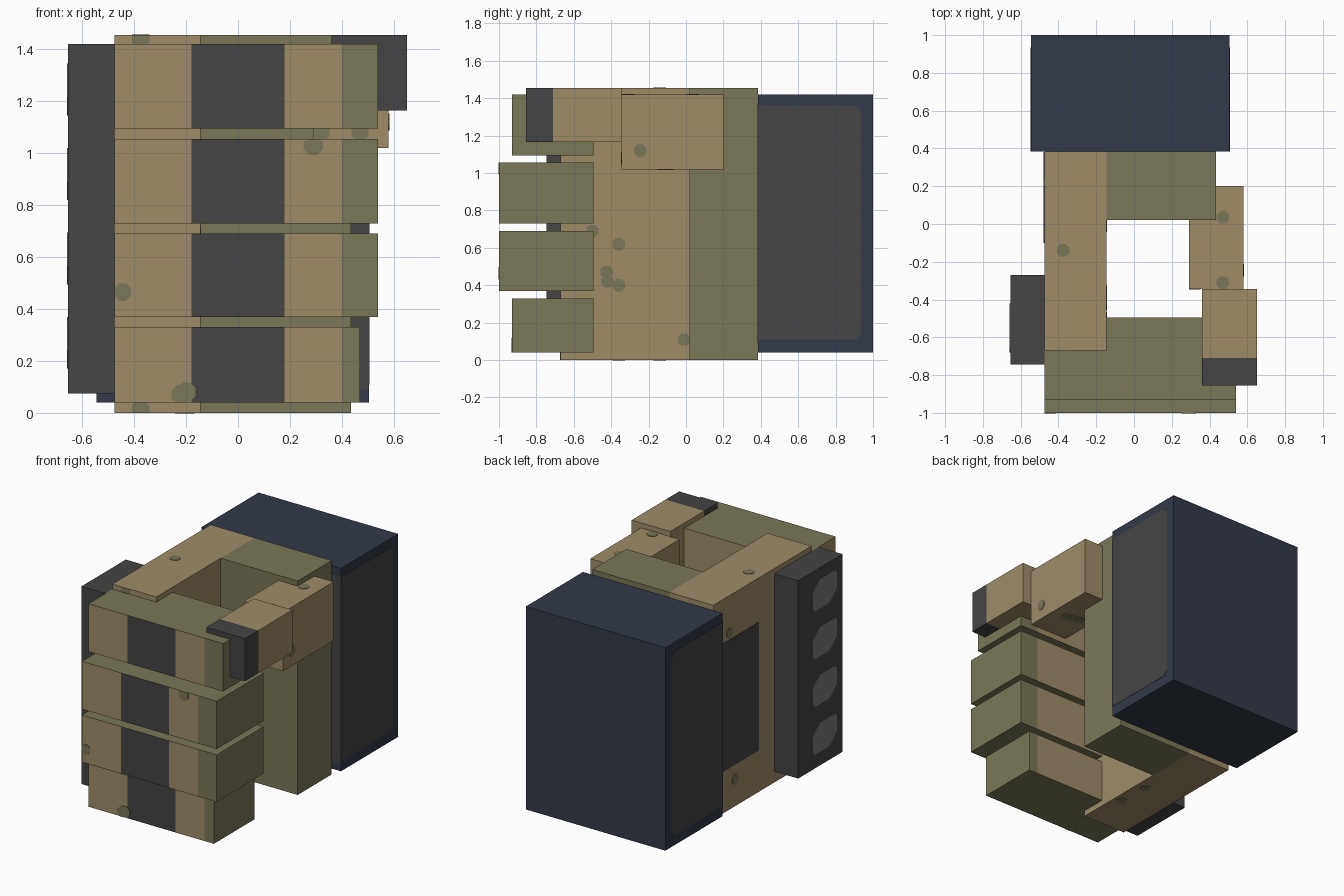
import bpy, bmesh, math
from mathutils import Vector

cube = bpy.data.objects.get("Cube")
if cube:
    bpy.data.objects.remove(cube, do_unlink=True)


def material(name, rgb):
    m = bpy.data.materials.new(name)
    m.use_nodes = True
    m.diffuse_color = (*rgb, 1)
    m.node_tree.nodes["Principled BSDF"].inputs["Base Color"].default_value = (*rgb, 1)
    return m


TAN = material("tan", (0.342, 0.262, 0.141))
OLIVE = material("olive", (0.195, 0.184, 0.098))
DARK = material("dark_grey", (0.058, 0.058, 0.058))
NAVY = material("navy", (0.032, 0.042, 0.065))
GREY = material("mid_grey", (0.19, 0.19, 0.185))


def finish(name, bm, mats):
    bmesh.ops.recalc_face_normals(bm, faces=bm.faces[:])
    mesh = bpy.data.meshes.new(name)
    bm.to_mesh(mesh)
    bm.free()
    for m in mats:
        mesh.materials.append(m)
    bpy.context.collection.objects.link(bpy.data.objects.new(name, mesh))


def box(name, lo, hi, mats, axis=0, cuts=(), rule=None):
    """Box between two corners, sliced along an axis and coloured by a rule."""
    bm = bmesh.new()
    bmesh.ops.create_cube(bm, size=1)
    lo, hi = Vector(lo), Vector(hi)
    for v in bm.verts:
        v.co = Vector((lo[i] + (v.co[i] + 0.5) * (hi[i] - lo[i]) for i in range(3)))
    normal = Vector((0, 0, 0))
    normal[axis] = 1
    for c in cuts:
        bmesh.ops.bisect_plane(bm, geom=bm.verts[:] + bm.edges[:] + bm.faces[:],
                               plane_co=normal * c, plane_no=normal)
    bm.normal_update()
    if rule:
        for f in bm.faces:
            f.material_index = rule(f.calc_center_median(), f.normal)
    finish(name, bm, mats)
    return lo, hi


def plate(name, axis, at, outline, mat, thick=0.004):
    """Thin flat plate centred on the plane axis = at."""
    bm = bmesh.new()
    others = [i for i in range(3) if i != axis]
    verts = []
    for p in outline:
        co = [at - thick] * 3
        co[others[0]], co[others[1]] = p
        verts.append(bm.verts.new(co))
    face = bm.faces.new(verts)
    ext = bmesh.ops.extrude_face_region(bm, geom=[face])
    shift = Vector((0, 0, 0))
    shift[axis] = 2 * thick
    for v in ext["geom"]:
        if isinstance(v, bmesh.types.BMVert):
            v.co += shift
    finish(name, bm, [mat])


def spots(name, bounds, axis, side, centres, r=0.036):
    """Camouflage spots on one side of a box, clipped to its edges."""
    lo, hi = bounds
    a, b = [i for i in range(3) if i != axis]
    for n, (u, w) in enumerate(centres):
        ring = []
        for k in range(8):
            t = math.pi * (k + 0.5) / 4
            p = (min(max(u + r * math.cos(t), lo[a]), hi[a]),
                 min(max(w + r * math.sin(t), lo[b]), hi[b]))
            if p not in ring:
                ring.append(p)
        plate(f"{name}_{n + 1}", axis, (hi if side > 0 else lo)[axis], ring, OLIVE, 0.003)


# Cuff with dark side and front panels
box("cuff", (-0.545, 0.385, 0.04), (0.505, 1, 1.42), [NAVY])
side = [(0.385, 0.11), (0.91, 0.11), (0.935, 0.14), (0.935, 1.33), (0.91, 1.36), (0.385, 1.36)]
plate("cuff_panel_left", 0, 0.505, side, DARK, 0.002)
plate("cuff_panel_right", 0, -0.545, side, DARK, 0.002)
plate("cuff_panel_front", 1, 0.385,
      [(-0.545, 0.09), (0.505, 0.09), (0.505, 1.37), (-0.545, 1.37)], DARK, 0.002)

# Hand: back and palm heel
back = box("hand_back", (-0.475, -0.67, 0), (-0.145, 0.385, 1.455), [TAN])
box("palm_heel", (-0.145, 0.02, 0), (0.435, 0.385, 1.455), [OLIVE])
plate("hand_back_patch", 0, -0.475,
      [(-0.1, 0.285), (0.38, 0.285), (0.38, 1.155), (-0.1, 1.155)], DARK)
spots("inner_spot", back, 0, 1, [(-0.5, 0.69), (-0.36, 0.62), (-0.425, 0.47), (-0.42, 0.42),
                                 (-0.36, 0.4), (-0.01, 0.11)])
spots("outer_spot", back, 0, -1, [(0.21, 1.2), (0.15, 0.185)])
spots("top_spot", back, 2, 1, [(-0.375, -0.14)])
spots("under_spot", back, 2, -1, [(-0.2, -0.36), (-0.21, -0.14)])
spots("edge_spot", back, 1, -1, [(-0.375, 1.44), (-0.375, 0.015)])


# Fingers: banded fronts, olive tops, undersides and tips
def finger_colour(c, n):
    if abs(n.z) > 0.5 or c.x > 0.4:
        return 1
    if n.y < -0.5 and abs(c.x) < 0.18:
        return 2
    return 0


fingers = {}
for name, front, tip, z0, z1 in [("index", -0.93, 0.54, 1.095, 1.42),
                                 ("middle", -1, 0.54, 0.73, 1.055),
                                 ("ring", -1, 0.54, 0.37, 0.69),
                                 ("little", -0.93, 0.47, 0.04, 0.33)]:
    fingers[name] = box(name + "_finger", (-0.475, front, z0), (tip, -0.495, z1),
                        [TAN, OLIVE, DARK], 0, (-0.18, 0.18, 0.4), finger_colour)
spots("middle_spot", fingers["middle"], 1, -1, [(0.29, 1.03)], 0.04)
spots("ring_spot", fingers["ring"], 1, -1, [(-0.445, 0.465)])
spots("little_spot", fingers["little"], 1, -1, [(-0.22, 0.07), (-0.2, 0.08)], 0.04)

# Thumb
base = box("thumb_base", (0.29, -0.345, 1.02), (0.58, 0.2, 1.42), [TAN])
box("thumb_tip", (0.36, -0.855, 1.165), (0.65, -0.345, 1.455), [TAN, DARK], 1, (-0.71,),
    lambda c, n: int(c.y < -0.71))
spots("thumb_side_spot", base, 0, 1, [(-0.245, 1.12)])
spots("thumb_top_spot", base, 2, 1, [(0.47, 0.035), (0.47, -0.31)])
spots("thumb_front_spot", base, 1, -1, [(0.32, 1.08), (0.47, 1.08)])
spots("thumb_under_spot", base, 2, -1, [(0.47, -0.12), (0.42, -0.11), (0.38, -0.1)])

# Knuckle guard with four light insets
box("knuckle_guard", (-0.655, -0.745, 0.075), (-0.475, -0.27, 1.42), [DARK])
for i in range(4):
    z = 0.27 + 0.325 * i
    plate(f"knuckle_inset_{i + 1}", 0, -0.655,
          [(-0.66, z + 0.1), (-0.5, z + 0.1), (-0.42, z + 0.03), (-0.42, z - 0.08),
           (-0.44, z - 0.1), (-0.6, z - 0.1), (-0.68, z - 0.03), (-0.68, z + 0.08)], GREY)
